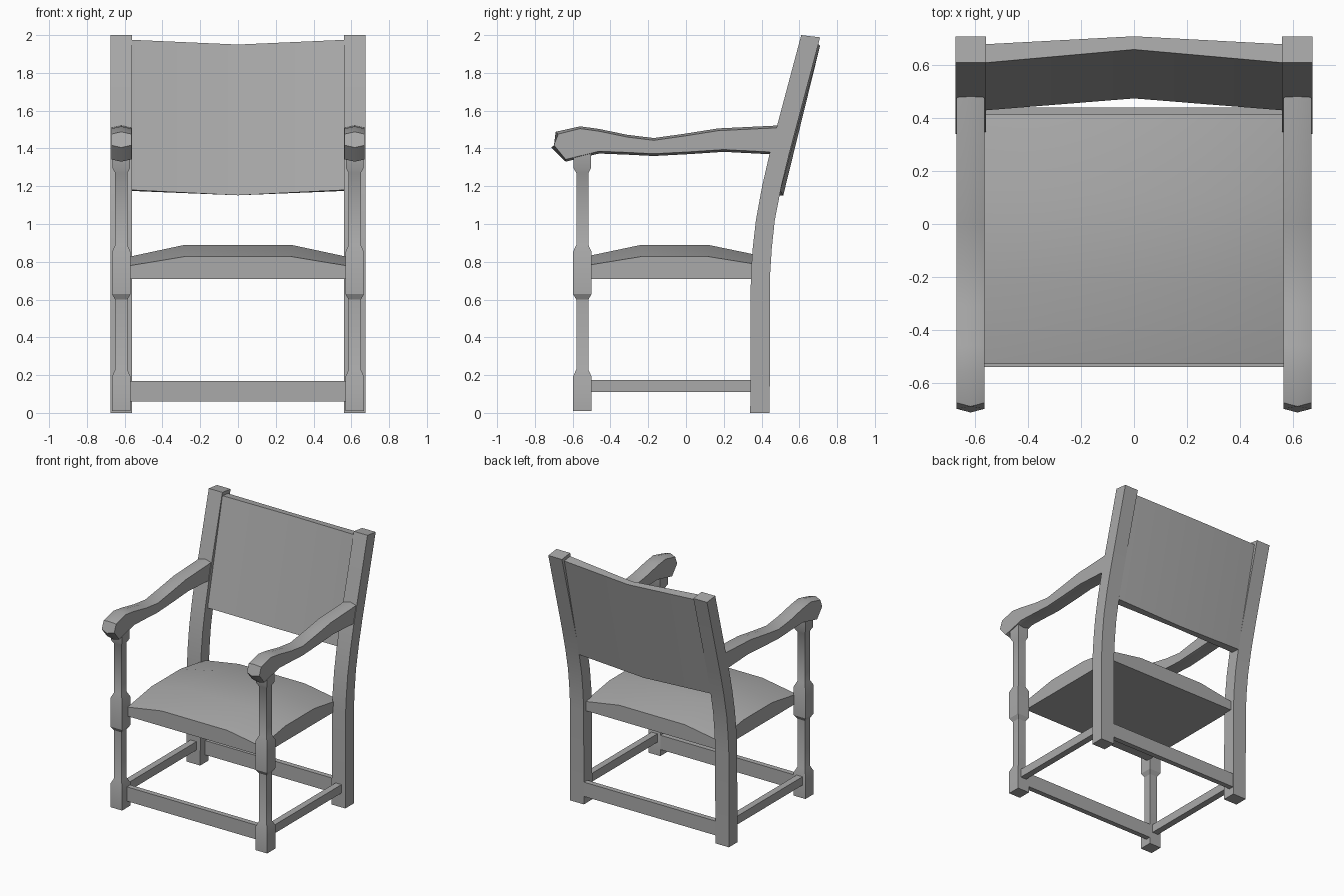
import bpy, bmesh, math

if "Cube" in bpy.data.objects:
    bpy.data.objects.remove(bpy.data.objects["Cube"], do_unlink=True)

GREY = (0.4, 0.4, 0.4, 1)
mat = bpy.data.materials.new("plain grey")
mat.use_nodes = True
mat.diffuse_color = GREY
mat.node_tree.nodes["Principled BSDF"].inputs["Base Color"].default_value = GREY


def finish(name, bm):
    """Turn a bmesh into a named object, smooth except at sharp edges."""
    bmesh.ops.recalc_face_normals(bm, faces=bm.faces)
    mesh = bpy.data.meshes.new(name)
    bm.to_mesh(mesh)
    bm.free()
    mesh.materials.append(mat)
    ob = bpy.data.objects.new(name, mesh)
    bpy.context.collection.objects.link(ob)
    bpy.ops.object.select_all(action='DESELECT')
    ob.select_set(True)
    bpy.context.view_layer.objects.active = ob
    bpy.ops.object.shade_smooth_by_angle(angle=math.radians(30))
    return ob


def loft(name, rings):
    """Skin rings of equal point count, with capped ends."""
    bm = bmesh.new()
    loops = [[bm.verts.new(p) for p in ring] for ring in rings]
    n = len(loops[0])
    for a, b in zip(loops, loops[1:]):
        for i in range(n):
            j = (i + 1) % n
            bm.faces.new((a[i], a[j], b[j], b[i]))
    bm.faces.new(loops[0])
    bm.faces.new(loops[-1])
    return finish(name, bm)


def box(name, x0, x1, y0, y1, z0, z1):
    return loft(name, [[(x0, y0, z), (x1, y0, z), (x1, y1, z), (x0, y1, z)]
                       for z in (z0, z1)])


# (height, half width) of the square front leg with its blocks
FRONT_LEG = [(0.01, 0.05), (0.19, 0.05), (0.23, 0.032), (0.60, 0.032),
             (0.63, 0.05), (0.85, 0.05), (0.89, 0.032), (1.27, 0.032),
             (1.295, 0.046), (1.40, 0.046)]
# (height, front y, back y) of the raked back leg
BACK_LEG = [(0, 0.34, 0.443), (0.73, 0.343, 0.445), (0.87, 0.353, 0.454),
            (1.02, 0.37, 0.47), (1.2, 0.403, 0.505), (1.37, 0.442, 0.546),
            (1.992, 0.61, 0.71)]
# (y, z) stations along the arm: upper and lower ridge
ARM = [((-0.69, 1.488), (-0.713, 1.405)), ((-0.56, 1.517), (-0.637, 1.33)),
       ((-0.46, 1.503), (-0.46, 1.373)), ((-0.31, 1.472), (-0.31, 1.367)),
       ((-0.17, 1.455), (-0.17, 1.36)), ((0.0, 1.479), (0.02, 1.37)),
       ((0.17, 1.506), (0.2, 1.382)), ((0.5, 1.522), (0.47, 1.368))]


def arm_ring(x, k, station):
    """Six-sided arm section; the ridge stands proud of the edges."""
    (yt, zt), (yb, zb) = station
    tip = 0.014 if k == 0 else 0
    s = 0.012
    return [(x - 0.053, yt + tip, zt - s), (x, yt, zt), (x + 0.053, yt + tip, zt - s),
            (x + 0.053, yb + tip, zb + s), (x, yb, zb), (x - 0.053, yb + tip, zb + s)]


for side, s in (("left", 1), ("right", -1)):
    x = 0.618 * s
    loft(f"front_leg_{side}",
         [[(x + dx * h, -0.549 + dy * h, z)
           for dx, dy in ((-1, -1), (1, -1), (1, 1), (-1, 1))]
          for z, h in FRONT_LEG])
    back = loft(f"back_leg_{side}",
                [[(x - 0.058, f, z), (x + 0.058, f, z), (x + 0.058, b, z), (x - 0.058, b, z)]
                 for z, f, b in BACK_LEG])
    # top cut square to the rake
    for v in back.data.vertices:
        if v.co.z > 1.9:
            v.co.z += 0.008 if v.co.y < 0.65 else -0.004
    loft(f"arm_{side}", [arm_ring(x, k, st) for k, st in enumerate(ARM)])
    box(f"side_stretcher_{side}", x - 0.025, x + 0.025, -0.52, 0.36, 0.11, 0.175)

box("front_stretcher", -0.59, 0.59, -0.54, -0.5, 0.06, 0.17)
box("back_stretcher", -0.59, 0.59, 0.40, 0.44, 0.06, 0.17)

# back panel, folded along its middle
loft("back_panel",
     [[(x, 0.43 + c * 0.045, 1.18 - c * 0.028), (x, 0.61 + c * 0.05, 1.975 - c * 0.025),
       (x, 0.68 + c * 0.03, 1.965 - c * 0.02), (x, 0.50 + c * 0.015, 1.175 - c * 0.023)]
      for x, c in ((-0.562, 0), (0, 1), (0.562, 0))])

# domed seat cushion: grid top, upright sides, flat underside
bm = bmesh.new()
XS = (-0.57, -0.28, 0.28, 0.57)
YS = (-0.53, -0.235, 0.115, 0.415)
HEIGHT = (0.78, 0.828, 0.89)
grid = [[bm.verts.new((x, y, HEIGHT[(i in (1, 2)) + (j in (1, 2))]))
         for j, y in enumerate(YS)] for i, x in enumerate(XS)]
for i in range(3):
    for j in range(3):
        bm.faces.new((grid[i][j], grid[i + 1][j], grid[i + 1][j + 1], grid[i][j + 1]))
rim = [e for e in bm.edges if e.is_boundary]
new = bmesh.ops.extrude_edge_only(bm, edges=rim)["geom"]
for v in new:
    if isinstance(v, bmesh.types.BMVert):
        v.co.z = 0.71
bmesh.ops.holes_fill(bm, edges=[e for e in bm.edges if e.is_boundary], sides=0)
finish("seat", bm)
